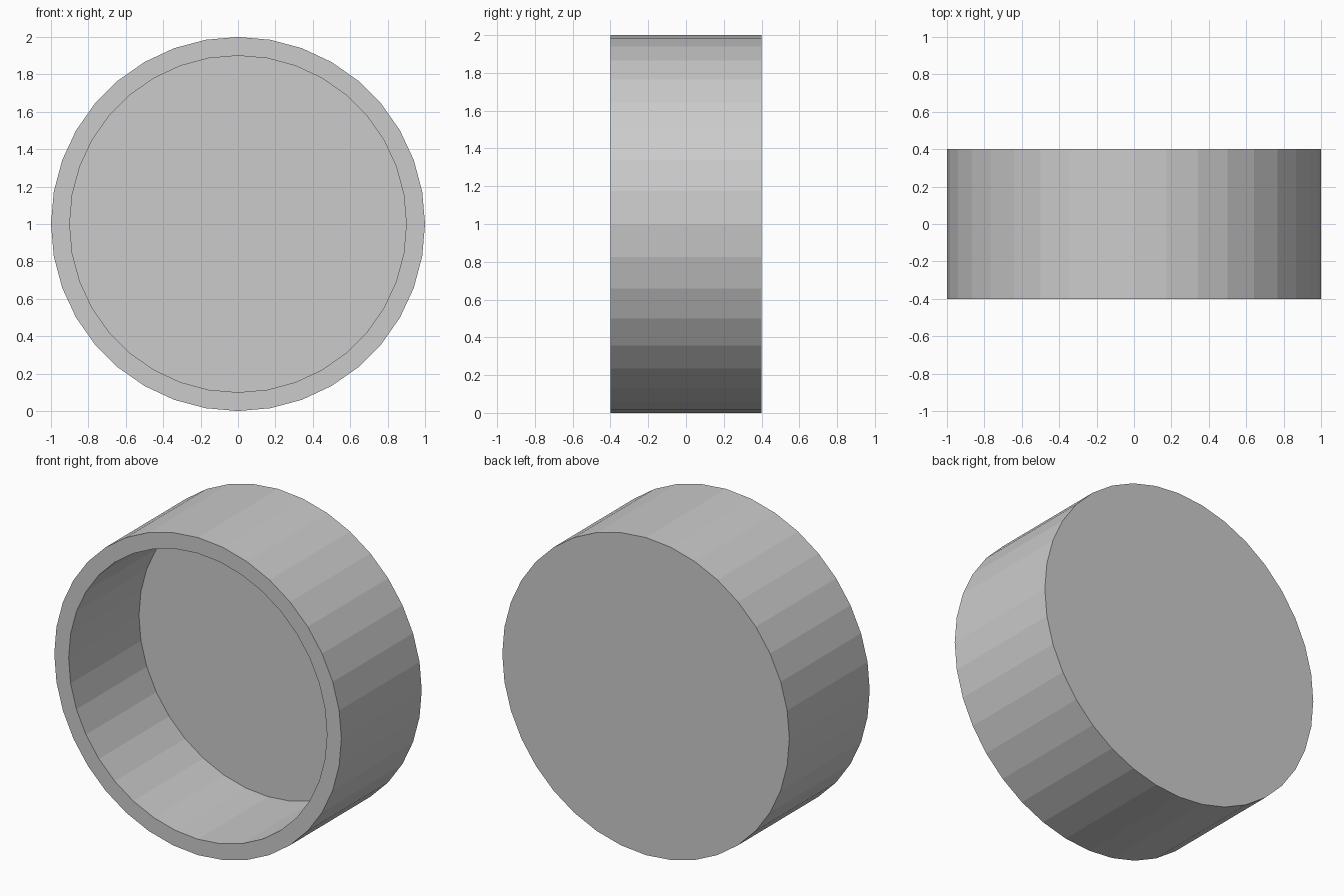
import bpy, bmesh
from math import sin, cos, tau

if "Cube" in bpy.data.objects:
    bpy.data.objects.remove(bpy.data.objects["Cube"])

SIDES = 36

# Cup profile as (radius, y): back disc, outer wall, front rim, inner wall, recessed floor
PROFILE = [(1.0, 0.4), (1.0, -0.4), (0.9, -0.4), (0.9, 0.3)]

bm = bmesh.new()


def ring(radius, y):
    return [bm.verts.new((radius * sin(tau * i / SIDES), y,
                          1 + radius * cos(tau * i / SIDES)))
            for i in range(SIDES)]


rings = [ring(r, y) for r, y in PROFILE]

# Walls and rim
for a, b in zip(rings, rings[1:]):
    for i in range(SIDES):
        j = (i + 1) % SIDES
        bm.faces.new((a[i], a[j], b[j], b[i]))

# Back disc and recessed floor
bm.faces.new(rings[0])
bm.faces.new(rings[-1])
bmesh.ops.recalc_face_normals(bm, faces=bm.faces[:])

mesh = bpy.data.meshes.new("round_cup")
bm.to_mesh(mesh)
bm.free()
bpy.context.collection.objects.link(bpy.data.objects.new("round_cup", mesh))
